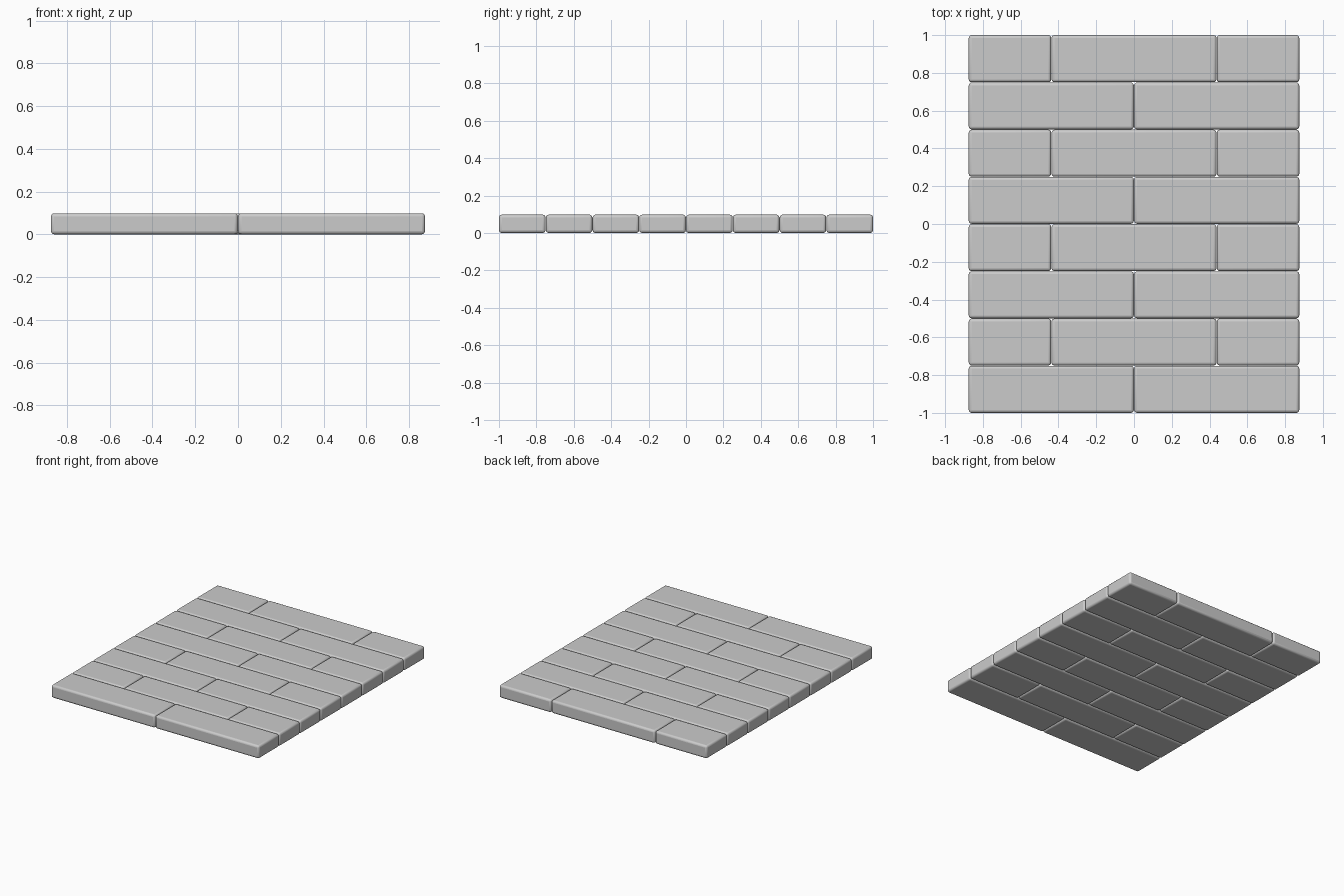
import bpy

if "Cube" in bpy.data.objects:
    bpy.data.objects.remove(bpy.data.objects["Cube"])

ROWS = 8
ROW_DEPTH = 0.25
HALF_WIDTH = 0.875
HEIGHT = 0.098
GAP = 0.002


def paving_brick(name, x0, x1, y0, y1):
    """Rounded brick filling a rectangle of the floor."""
    bpy.ops.mesh.primitive_cube_add(
        size=1, location=((x0 + x1) / 2, (y0 + y1) / 2, HEIGHT / 2))
    brick = bpy.context.object
    brick.name = name
    brick.scale = (x1 - x0, y1 - y0, HEIGHT)
    bpy.ops.object.transform_apply(location=False, rotation=False, scale=True)
    bevel = brick.modifiers.new("rounded_edges", 'BEVEL')
    bevel.width = 0.015
    bevel.segments = 3
    bpy.ops.object.shade_smooth_by_angle()


# Running bond: two full bricks, then half / full / half
full_row = [-HALF_WIDTH, 0, HALF_WIDTH]
split_row = [-HALF_WIDTH, -HALF_WIDTH / 2, HALF_WIDTH / 2, HALF_WIDTH]

for row in range(ROWS):
    joints = split_row if row % 2 else full_row
    y0 = -1 + row * ROW_DEPTH
    y1 = y0 + ROW_DEPTH
    # Only inner joints get a gap, the outer border stays flush
    front = y0 + (GAP / 2 if row > 0 else 0)
    back = y1 - (GAP / 2 if row < ROWS - 1 else 0)
    for i, (a, b) in enumerate(zip(joints, joints[1:])):
        left = a + (GAP / 2 if i > 0 else 0)
        right = b - (GAP / 2 if i < len(joints) - 2 else 0)
        paving_brick(f"brick_row{row + 1}_{i + 1}", left, right, front, back)
